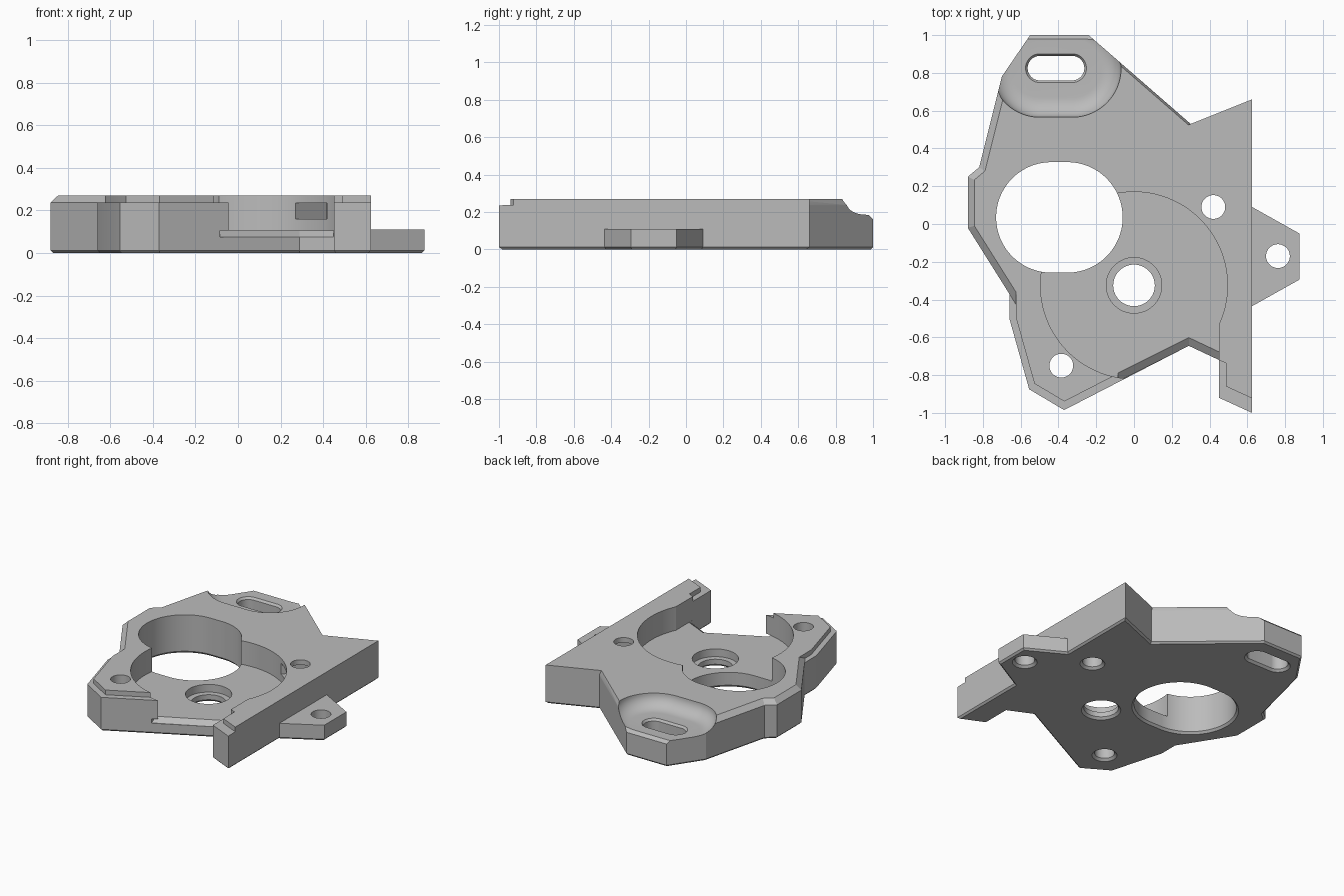
import bpy, bmesh, math
from mathutils import Vector

if "Cube" in bpy.data.objects:
    bpy.data.objects.remove(bpy.data.objects["Cube"], do_unlink=True)

grey = bpy.data.materials.new("plain grey")
grey.use_nodes = True
grey.diffuse_color = (0.5, 0.5, 0.5, 1)
grey.node_tree.nodes["Principled BSDF"].inputs["Base Color"].default_value = (0.5, 0.5, 0.5, 1)


def loft(name, layers):
    """Solid through stacked outlines: [(z, points), ...]."""
    bm = bmesh.new()
    rings = [[bm.verts.new((p[0], p[1], z)) for p in pts] for z, pts in layers]
    n = len(rings[0])
    for a, b in zip(rings, rings[1:]):
        for i in range(n):
            j = (i + 1) % n
            bm.faces.new((a[i], a[j], b[j], b[i]))
    bm.faces.new(rings[0][::-1])
    bm.faces.new(rings[-1])
    bmesh.ops.recalc_face_normals(bm, faces=bm.faces)
    mesh = bpy.data.meshes.new(name)
    bm.to_mesh(mesh)
    bm.free()
    mesh.materials.append(grey)
    ob = bpy.data.objects.new(name, mesh)
    bpy.context.collection.objects.link(ob)
    return ob


def inset(pts, dists):
    """Move each edge of a clockwise outline inward by its own distance."""
    pts = [Vector(p) for p in pts]
    n = len(pts)
    normals = []
    for i in range(n):
        d = (pts[(i + 1) % n] - pts[i]).normalized()
        normals.append(Vector((d.y, -d.x)))
    out = []
    for i in range(n):
        a, b, da, db = normals[i - 1], normals[i], dists[i - 1], dists[i]
        det = a.x * b.y - a.y * b.x
        out.append(pts[i] + Vector((da * b.y - db * a.y, a.x * db - b.x * da)) / det)
    return out


def stadium(x, y, r, half=0.0, n=72):
    pts = []
    for i in range(n):
        t = (i + 0.5) * math.tau / n
        pts.append((x + math.copysign(half, math.cos(t)) + r * math.cos(t), y + r * math.sin(t)))
    return pts


def rect(x0, x1, y0, y1):
    return [(x0, y0), (x1, y0), (x1, y1), (x0, y1)]


def combine(target, tool, operation):
    tool.hide_render = True
    mod = target.modifiers.new("combine", 'BOOLEAN')
    mod.operation, mod.solver, mod.object = operation, 'EXACT', tool
    bpy.context.view_layer.objects.active = target
    bpy.ops.object.modifier_apply(modifier=mod.name)
    bpy.data.objects.remove(tool, do_unlink=True)


# Plate outline: x, y, then step and bevel width of the edge that starts there
STEP, BEVEL = 0.035, 0.035
edges = [
    (-0.55, 1.0, 0, 0), (-0.24, 1.0, 0, 0.012), (0.30, 0.53, 0, 0),
    (0.625, 0.66, 0, 0), (0.625, -1.0, 0.07, 0), (0.45, -0.92, 0.04, 0),
    (0.45, -0.72, 0, 0), (0.29, -0.645, 0.04, 0), (-0.37, -0.985, 0.04, 0),
    (-0.555, -0.875, STEP, 0), (-0.66, -0.50, STEP, 0), (-0.66, -0.37, 0, BEVEL),
    (-0.88, -0.02, 0, BEVEL), (-0.88, 0.25, 0, BEVEL), (-0.82, 0.30, 0, BEVEL),
    (-0.70, 0.78, 0, BEVEL)]
outline = [e[:2] for e in edges]
TOP, SHELF, FLOOR = 0.27, 0.236, 0.105
plate = loft("mounting_plate", [
    (0, inset(outline, [0.012] * len(edges))),
    (0.012, outline),
    (SHELF, outline),
    (SHELF + 0.001, inset(outline, [e[2] for e in edges])),
    (TOP, inset(outline, [e[2] + e[3] for e in edges]))])

# Low side ear
ear = [(0.55, 0.132), (0.625, 0.09), (0.875, -0.05), (0.875, -0.295), (0.625, -0.435), (0.55, -0.477)]
ear = [ear[0]] + ear[2:4] + [ear[5]]
combine(plate, loft("side_ear", [(0, inset(ear, [0.012] * 4)), (0.012, ear), (0.11, ear)]), 'UNION')

cutters = []

# Round recess, open to the front
cutters.append(loft("recess", [(z, stadium(0, -0.325, 0.495, n=96)) for z in (FLOOR, 0.4)]))
cutters.append(loft("recess_mouth", [(z, rect(0, 0.45, -1.1, -0.53)) for z in (FLOOR, 0.4)]))


# Sloped front edge of the recess floor
def lip(rise):
    return [(-0.085, -0.8325 + rise), (0.29, -0.645 + rise), (0.449, -0.72 + rise),
            (0.449, -1.1), (-0.085, -1.1)]


cutters.append(loft("floor_slope", [(0.075, lip(0)), (FLOOR + 0.001, lip(0.045))]))

# Large opening
opening = (-0.395, 0.035)
cutters.append(loft("large_opening", [
    (z, stadium(*opening, r, 0.0425, 96)) for z, r in
    ((-0.01, 0.315), (0.015, 0.2925), (0.4, 0.2925))]))

# Screw holes with countersunk undersides
for x, y in ((0.42, 0.09), (0.762, -0.17), (-0.385, -0.75)):
    cutters.append(loft("screw_hole", [
        (z, stadium(x, y, r, n=48)) for z, r in ((-0.01, 0.09), (0.015, 0.063), (0.4, 0.063))]))

# Stepped centre bore
cutters.append(loft("centre_bore", [
    (z, stadium(0, -0.325, r)) for z, r in
    ((-0.01, 0.135), (0.015, 0.11), (0.05, 0.11), (0.051, 0.147), (0.4, 0.147))]))

# Coved pocket around the adjusting slot
slot = (-0.413, 0.825)
LEDGE = 0.18
cove = []
for i in range(11):
    t = i / 10 * math.pi / 2
    cove.append((LEDGE + 0.091 * (1 - math.cos(t)), stadium(*slot, 0.155 + 0.105 * math.sin(t), 0.085)))
cove.append((0.4, cove[-1][1]))
cutters.append(loft("slot_pocket", cove))
cutters.append(loft("slot_hole", [
    (z, stadium(*slot, r, 0.085)) for z, r in
    ((-0.01, 0.09), (0.015, 0.065), (LEDGE - 0.015, 0.065), (LEDGE + 0.005, 0.08))]))
cutters.append(loft("back_bevel", [
    (0.16, rect(-0.8, 0, 1.0, 1.1)), (0.20, rect(-0.8, 0, 0.96, 1.1))]))

# Nut pocket leading from the recess wall to the nearby screw hole
along, across = Vector((0.7071, 0.7071)), Vector((-0.7071, 0.7071))
nut = [Vector((0.42, 0.09)) + along * a + across * b
       for a, b in ((-0.22, -0.105), (0.1, -0.105), (0.1, 0.105), (-0.22, 0.105))]
cutters.append(loft("nut_pocket", [(0.16, nut), (0.235, nut)]))

for cutter in cutters:
    combine(plate, cutter, 'DIFFERENCE')

# Smooth the round walls, keep the machined edges crisp
bpy.ops.object.select_all(action='DESELECT')
plate.select_set(True)
bpy.context.view_layer.objects.active = plate
bpy.ops.object.shade_smooth_by_angle(angle=math.radians(20))
